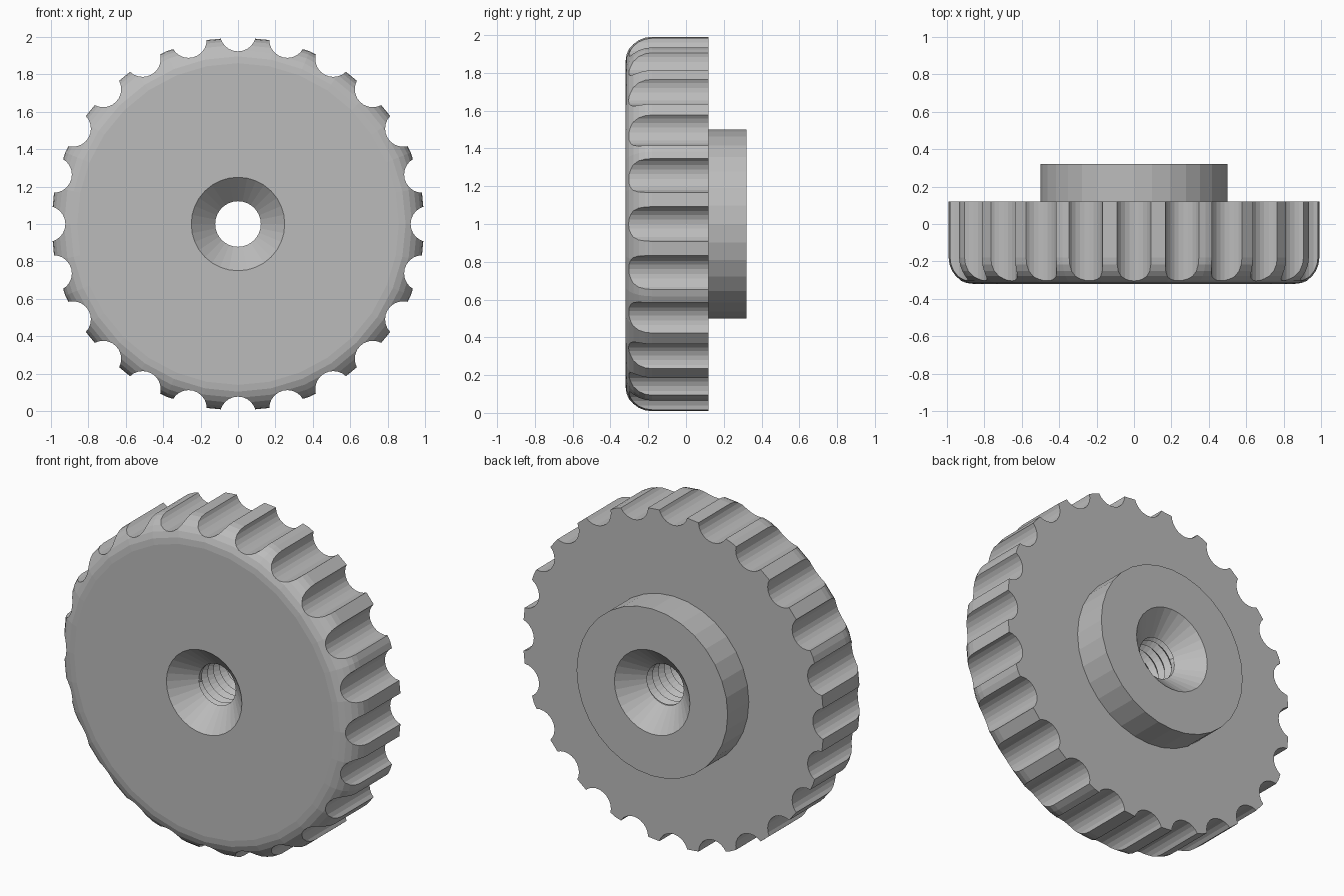
import bpy, bmesh, math
from mathutils import Matrix, Vector

cube = bpy.data.objects.get("Cube")
if cube:
    bpy.data.objects.remove(cube, do_unlink=True)

SIDES = 32
GROOVES = 24
BORE, ROOT, PITCH = 0.122, 0.148, 0.056
FRONT, BACK, SHOULDER = -0.32, 0.32, 0.12
THREAD_END = 0.195

grey = bpy.data.materials.new("plain_grey")
grey.use_nodes = True
grey.diffuse_color = (0.5, 0.5, 0.5, 1)
grey.node_tree.nodes["Principled BSDF"].inputs["Base Color"].default_value = (0.5, 0.5, 0.5, 1)


def ring_point(r, y, turn):
    a = 2 * math.pi * turn
    return Vector((r * math.cos(a), y, 1 + r * math.sin(a)))


def add_face(bm, corners):
    # Skip the sides that shrink to nothing at the thread ends
    unique = [c for i, c in enumerate(corners) if (c - corners[i - 1]).length > 1e-5]
    if len(unique) > 2:
        bm.faces.new([bm.verts.new(c) for c in unique])


def finish(bm, name):
    mesh = bpy.data.meshes.new(name)
    bm.to_mesh(mesh)
    bm.free()
    obj = bpy.data.objects.new(name, mesh)
    bpy.context.collection.objects.link(obj)
    mesh.materials.append(grey)
    return obj


# Outer profile: front countersink, rounded rim, shoulder, boss, rear countersink
profile = [(BORE, -THREAD_END), (0.25, FRONT)]
for i in range(7):
    a = math.pi / 2 * i / 6
    profile.append((0.86 + 0.14 * math.sin(a), FRONT + 0.14 * (1 - math.cos(a))))
profile += [(1, SHOULDER), (0.5, SHOULDER), (0.5, BACK), (0.25, BACK), (BORE, THREAD_END)]

bm = bmesh.new()
for s in range(SIDES):
    t0, t1 = s / SIDES, (s + 1) / SIDES
    for p, q in zip(profile, profile[1:]):
        add_face(bm, [ring_point(*p, t0), ring_point(*q, t0),
                      ring_point(*q, t1), ring_point(*p, t1)])


# Helical thread lining the bore, clipped where it meets the countersinks
def thread_point(k, turn):
    y = -THREAD_END - PITCH + PITCH * (k / 2 + turn)
    if abs(y) > THREAD_END - 1e-4:
        return ring_point(BORE, math.copysign(THREAD_END, y), turn)
    return ring_point(ROOT if k % 2 else BORE, y, turn)


rows = 2 * math.ceil(2 * THREAD_END / PITCH + 1)
for s in range(SIDES):
    t0, t1 = s / SIDES, (s + 1) / SIDES
    for k in range(rows):
        add_face(bm, [thread_point(k, t0), thread_point(k + 1, t0),
                      thread_point(k + 1, t1), thread_point(k, t1)])

bmesh.ops.remove_doubles(bm, verts=bm.verts, dist=1e-5)
bmesh.ops.recalc_face_normals(bm, faces=bm.faces)
knob = finish(bm, "thumb_wheel")

# Finger grooves around the rim
bm = bmesh.new()
for i in range(GROOVES):
    centre = ring_point(1.02, -0.1, i / GROOVES)
    bmesh.ops.create_cone(
        bm, cap_ends=True, segments=24, radius1=0.097, radius2=0.097, depth=1,
        matrix=Matrix.Translation(centre) @ Matrix.Rotation(math.pi / 2, 4, "X"))
cutter = finish(bm, "groove_cutter")
cutter.hide_render = True
cutter.hide_set(True)
cutter.display_type = "WIRE"

cut = knob.modifiers.new("finger_grooves", "BOOLEAN")
cut.operation = "DIFFERENCE"
cut.solver = "EXACT"
cut.object = cutter
bpy.context.view_layer.objects.active = knob
knob.select_set(True)
bpy.ops.object.modifier_apply(modifier=cut.name)
bpy.data.objects.remove(cutter, do_unlink=True)
